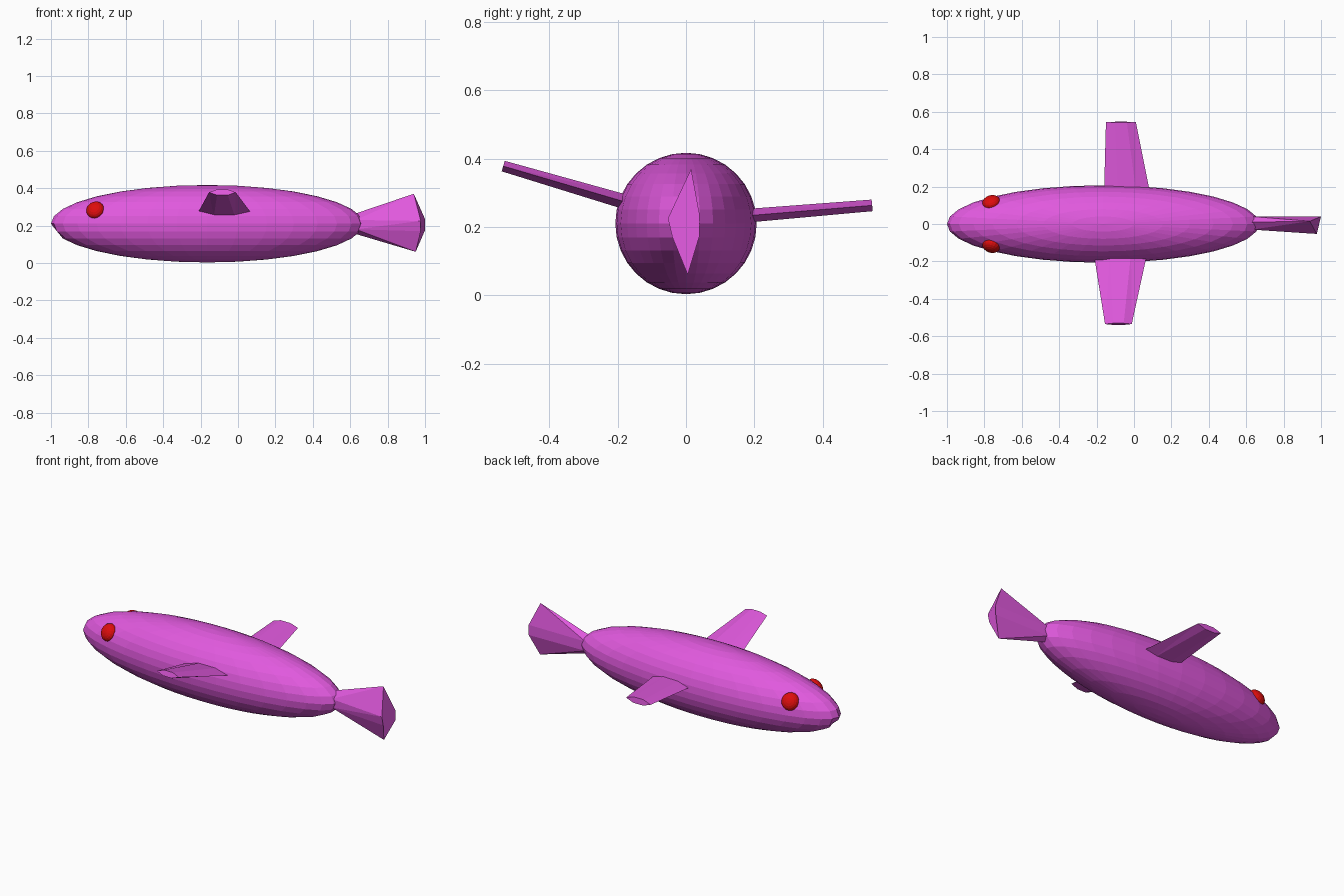
import bpy, bmesh
from mathutils import Vector, Matrix

if "Cube" in bpy.data.objects:
    bpy.data.objects.remove(bpy.data.objects["Cube"])


def material(name, rgb):
    m = bpy.data.materials.new(name)
    m.diffuse_color = (*rgb, 1)
    m.use_nodes = True
    m.node_tree.nodes["Principled BSDF"].inputs["Base Color"].default_value = m.diffuse_color
    return m


pink = material("orchid pink", (0.75, 0.1, 0.73))
red = material("red", (0.72, 0.004, 0.004))


def finish(bm, name, mat):
    bmesh.ops.recalc_face_normals(bm, faces=bm.faces)
    me = bpy.data.meshes.new(name)
    bm.to_mesh(me)
    bm.free()
    me.materials.append(mat)
    ob = bpy.data.objects.new(name, me)
    bpy.context.collection.objects.link(ob)
    return ob


def ellipsoid(segs, rings, matrix):
    bm = bmesh.new()
    bmesh.ops.create_uvsphere(bm, u_segments=segs, v_segments=rings, radius=1, matrix=matrix)
    return bm


def loft(name, root, tip):
    """Closed solid between two matching outlines."""
    bm = bmesh.new()
    a = [bm.verts.new(p) for p in root]
    b = [bm.verts.new(p) for p in tip]
    n = len(a)
    for i in range(n):
        bm.faces.new((a[i], a[(i + 1) % n], b[(i + 1) % n], b[i]))
    bm.faces.new(a)
    bm.faces.new(b)
    bmesh.ops.triangulate(bm, faces=[f for f in bm.faces if len(f.verts) == 4])
    return finish(bm, name, pink)


def fin_section(x0, x1, y, z, t, up):
    """Flat six-sided fin outline, thickened along the direction up."""
    w = x1 - x0
    up = Vector(up).normalized() * t
    base = Vector((0, y, z))
    pts = [(x0, 0), (x0 + .3 * w, 1), (x1 - .3 * w, 1),
           (x1, 0), (x1 - .3 * w, -1), (x0 + .3 * w, -1)]
    return [base + Vector((x, 0, 0)) + up * s for x, s in pts]


# Body: long ellipsoid with a small dent for the mouth
bm = ellipsoid(32, 16, Matrix.Translation((-.165, 0, .21)) @ Matrix.Diagonal((.835, .207, .207, 1)))
for v in bm.verts:
    if v.co.x < -.975 and .15 < v.co.z < .19 and abs(v.co.y) < .02:
        v.co.x += .02
finish(bm, "body", pink)

# Side fins, raised at slightly different angles
up = (0, .29, .96)
loft("near_fin", fin_section(-.215, .07, -.16, .268, .022, up),
     fin_section(-.155, -.012, -.535, .378, .016, up))
up = (0, -.1, 1)
loft("far_fin", fin_section(-.16, .085, .17, .232, .02, up),
     fin_section(-.15, .01, .545, .263, .017, up))

# Tail fin flaring to a tall lens-shaped end
loft("tail_fin",
     [(.63, .01, .265), (.63, -.03, .23), (.63, -.03, .18),
      (.63, .01, .155), (.63, .04, .18), (.63, .04, .235)],
     [(.94, .015, .37), (.977, -.053, .225), (.977, -.04, .17),
      (.95, .005, .06), (1.0, .04, .175), (1.0, .04, .235)])

# Eyes: flattened balls lying on the head
for side, name in ((-1, "near_eye"), (1, "far_eye")):
    normal = Vector((-.25, side * .82, .5))
    rot = normal.to_track_quat('Z', 'Y').to_matrix().to_4x4()
    m = Matrix.Translation((-.763, side * .116, .283)) @ rot @ Matrix.Diagonal((.049, .05, .033, 1))
    finish(ellipsoid(16, 10, m), name, red)
